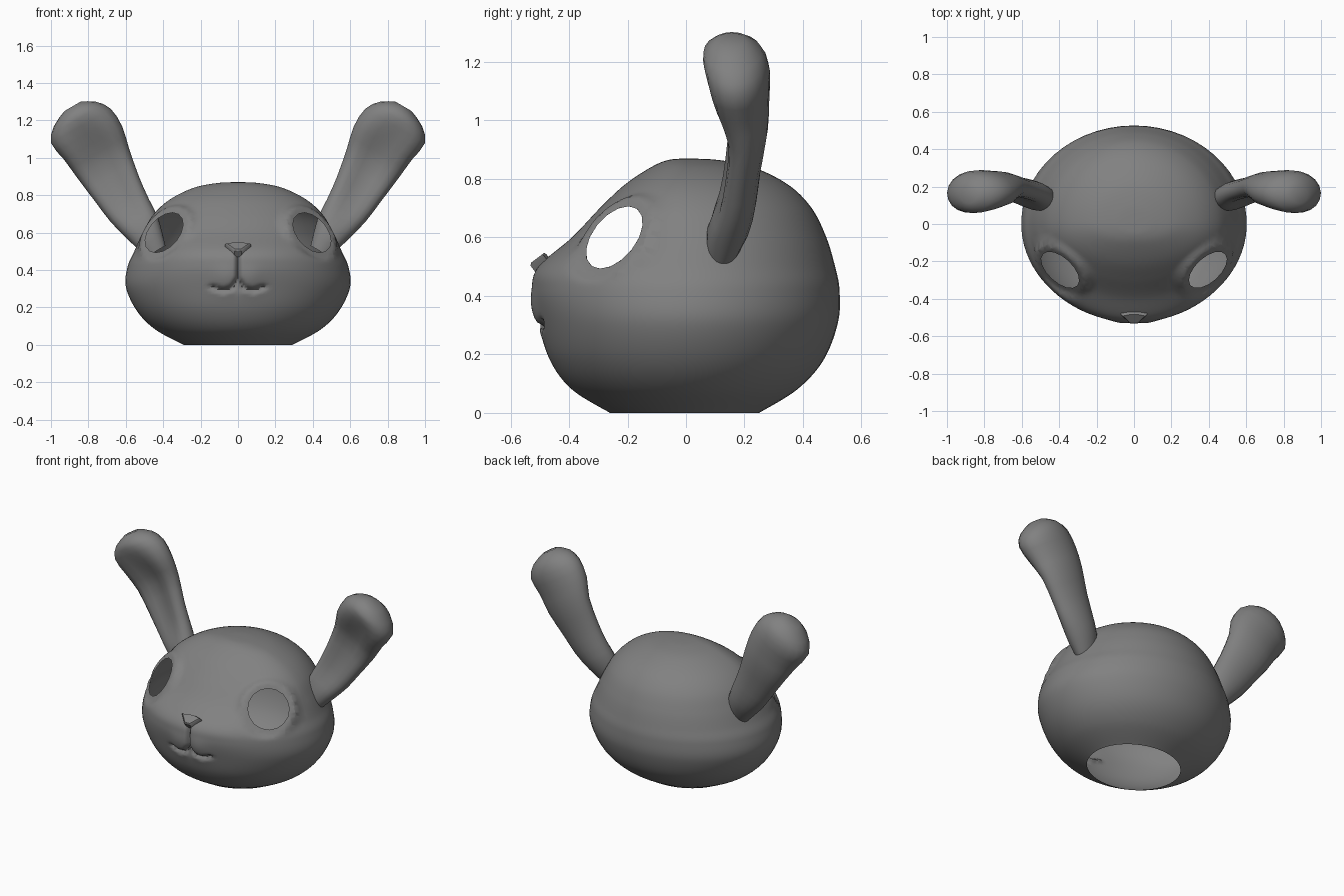
import bpy
import bmesh
from math import sin, cos, pi, exp
from mathutils import Vector

cube = bpy.data.objects.get("Cube")
if cube:
    bpy.data.objects.remove(cube)

grey = bpy.data.materials.new("dark_grey")
grey.use_nodes = True
GREY = (0.22, 0.22, 0.22, 1)
grey.diffuse_color = GREY
grey.node_tree.nodes["Principled BSDF"].inputs["Base Color"].default_value = GREY


def smooth_rows(rows, steps):
    """Catmull-Rom interpolation between rows of numbers."""
    rows = [Vector(r) for r in rows]
    out = []
    for i in range(len(rows) - 1):
        p0, p1 = rows[max(i - 1, 0)], rows[i]
        p2, p3 = rows[i + 1], rows[min(i + 2, len(rows) - 1)]
        for s in range(steps):
            t = s / steps
            out.append(0.5 * (2 * p1 + (p2 - p0) * t
                              + (2 * p0 - 5 * p1 + 4 * p2 - p3) * t * t
                              + (3 * p1 - p0 - 3 * p2 + p3) * t ** 3))
    return out + [rows[-1]]


def loft(bm, rings):
    loops = [[bm.verts.new(p) for p in ring] for ring in rings]
    n = len(loops[0])
    for low, high in zip(loops, loops[1:]):
        for i in range(n):
            j = (i + 1) % n
            bm.faces.new((low[i], low[j], high[j], high[i]))
    return loops


def finish(bm, name, angle=0.9):
    bmesh.ops.recalc_face_normals(bm, faces=bm.faces)
    mesh = bpy.data.meshes.new(name)
    bm.to_mesh(mesh)
    bm.free()
    mesh.materials.append(grey)
    obj = bpy.data.objects.new(name, mesh)
    bpy.context.collection.objects.link(obj)
    bpy.ops.object.select_all(action='DESELECT')
    obj.select_set(True)
    bpy.context.view_layer.objects.active = obj
    bpy.ops.object.shade_smooth_by_angle(angle=angle)
    return obj


def segment_distance(p, a, b):
    t = max(0, min(1, (p - a).dot(b - a) / (b - a).length_squared))
    return (p - a - (b - a) * t).length


# Hollow head shell, open below: height, half width, front reach, back reach
HEAD = [(0, .29, .26, .25), (.08, .44, .39, .38), (.18, .54, .465, .47),
        (.31, .60, .505, .52), (.42, .59, .525, .525), (.50, .555, .505, .51),
        (.60, .51, .39, .48), (.70, .45, .295, .43), (.78, .36, .21, .35),
        (.84, .235, .12, .23), (.865, .11, .06, .11), (.87, 0, 0, 0)]
HEAD = [Vector(r) for r in HEAD]
SEGMENTS = 96


def head_ring(z, a, front, back):
    ring = []
    for i in range(SEGMENTS):
        u = 2 * pi * i / SEGMENTS
        u -= 0.75 * sin(u)          # finer mesh around the muzzle
        depth = front if cos(u) > 0 else back
        ring.append(Vector((a * sin(u), -depth * cos(u), z)))
    return ring


bm = bmesh.new()
loft(bm, [head_ring(*row) for row in smooth_rows(HEAD, 9)])
bmesh.ops.remove_doubles(bm, verts=bm.verts, dist=0.0004)

# Muzzle puffs and the groove of the mouth
MOUTH = [Vector(p) for p in ((0, .49), (0, .355), (.03, .305), (.08, .29), (.14, .31))]
for v in bm.verts:
    if v.co.y < -0.3:
        p = Vector((abs(v.co.x), v.co.z))
        d = min(segment_distance(p, a, b) for a, b in zip(MOUTH, MOUTH[1:]))
        puff = 0.014 * exp(-((p - Vector((.065, .35))).length / .07) ** 2)
        chin = 0.012 * exp(-((p - Vector((0, .31))).length / .025) ** 2)
        v.co.y += 0.028 * exp(-(d / .011) ** 2) - puff + chin

# Flattened eye sockets with round holes
EYE_RADIUS = 0.1225
EYE_SIDES = 16
for side in (1, -1):
    centre = Vector((side * .395, -.245, .60))
    normal = Vector((side * .58, -.63, .52)).normalized()
    across = normal.orthogonal().normalized()
    up = normal.cross(across)

    def radial(p):
        q = p - centre
        return (q - normal * q.dot(normal)).length

    for v in bm.verts:
        r = radial(v.co)
        if (v.co - centre).length < .3 and r < .2:
            w = min(1, (.2 - r) / .05)
            w = w * w * (3 - 2 * w)
            v.co -= normal * (v.co - centre).dot(normal) * w
    for k in range(EYE_SIDES):
        a = 2 * pi * k / EYE_SIDES
        out = across * cos(a) + up * sin(a)
        near = [f for f in bm.faces if (f.calc_center_median() - centre).length < .18]
        edges = {e for f in near for e in f.edges}
        verts = {v for f in near for v in f.verts}
        bmesh.ops.bisect_plane(bm, geom=near + list(edges) + list(verts),
                               plane_co=centre + out * EYE_RADIUS, plane_no=out)

    def inside(p):
        q = p - centre
        return q.length < .2 and all(
            q.dot(across * cos(2 * pi * k / EYE_SIDES) + up * sin(2 * pi * k / EYE_SIDES))
            < EYE_RADIUS for k in range(EYE_SIDES))

    hole = [f for f in bm.faces if inside(f.calc_center_median())]
    bmesh.ops.delete(bm, geom=hole, context='FACES')
finish(bm, "head", 1.2)

# Ears: x, z, y, half width, half depth, scoop of the front face
EAR = [(.44, .50, .11, .06, .04, 0), (.51, .62, .14, .10, .075, .1),
       (.58, .72, .165, .12, .075, .4), (.645, .83, .18, .135, .075, .6),
       (.72, .97, .195, .16, .085, .6), (.775, 1.08, .175, .18, .11, .5),
       (.84, 1.17, .167, .185, .12, .2), (.872, 1.235, .16, .13, .1, 0),
       (.885, 1.275, .155, .05, .045, 0)]
EAR_SIDES = 20


def ear_ring(side, x, z, y, width, depth, scoop):
    ring = []
    for i in range(EAR_SIDES):
        a = 2 * pi * i / EAR_SIDES
        w, d = width * cos(a), depth * sin(a)
        if d < 0:
            d *= 1 - scoop * sin(a) ** 4
        ring.append((side * (x + .86 * w), y + d, z - .5 * w))
    return ring


for side, name in ((1, "left_ear"), (-1, "right_ear")):
    bm = bmesh.new()
    loops = loft(bm, [ear_ring(side, *row) for row in smooth_rows(EAR, 2)])
    bm.faces.new(loops[-1])
    finish(bm, name, 1.2)

# Nose: a small rounded triangular wedge tipped up
bm = bmesh.new()
outline = [(-.07, .012), (-.03, .022), (.03, .022), (.07, .012), (.02, -.045), (-.02, -.045)]
rings = []
for depth, scale in ((-.03, 1), (.012, 1), (.02, .85)):
    rings.append([Vector((x * scale, -.488 + .8 * h * scale - .6 * depth,
                          .52 + .6 * h * scale + .8 * depth)) for x, h in outline])
loops = loft(bm, rings)
bm.faces.new(loops[0])
bm.faces.new(loops[-1])
finish(bm, "nose", 0.7)
